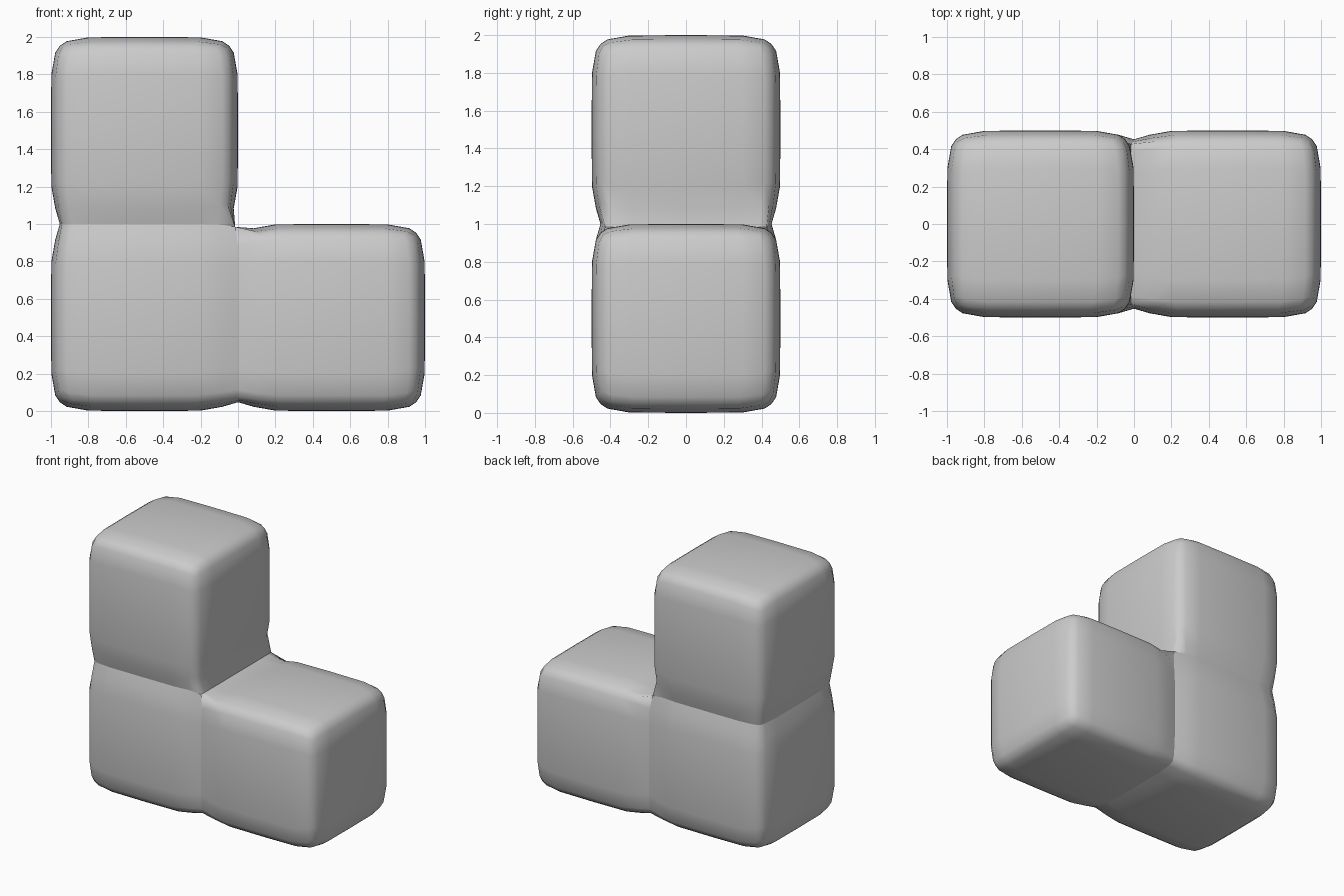
import bpy
import bmesh
from mathutils import Vector

if "Cube" in bpy.data.objects:
    bpy.data.objects.remove(bpy.data.objects["Cube"])

GREY = (0.6, 0.6, 0.6, 1)
grey = bpy.data.materials.new("plain_grey")
grey.use_nodes = True
grey.diffuse_color = GREY
grey.node_tree.nodes["Principled BSDF"].inputs["Base Color"].default_value = GREY

ROWS = [0, 0.3, 0.437, 0.5]   # grid rows from the middle of a face to its edge
POWER = 7                     # squareness of the pillow shape


def spread(t):
    return ROWS[round(abs(t) * 6)] * (1 if t > 0 else -1)


def pillow_block(name, centre, joins):
    """Puffed cube; joins lists (axis, sign) of the sides fused to a neighbour."""
    centre = Vector(centre)
    bm = bmesh.new()
    bmesh.ops.create_cube(bm, size=1)
    bmesh.ops.subdivide_edges(bm, edges=bm.edges[:], cuts=5, use_grid_fill=True)

    # Open the fused sides
    hidden = [f for f in bm.faces
              if any(f.calc_center_median()[a] * s > 0.49 for a, s in joins)]
    bmesh.ops.delete(bm, geom=hidden, context="FACES")

    for v in bm.verts:
        raw = v.co.copy()
        p = Vector([spread(t) for t in raw])
        p *= 0.5 / sum(abs(t) ** POWER for t in p) ** (1 / POWER)
        # Fused rims lie on the shared plane
        for axis, sign in joins:
            if raw[axis] * sign > 0.49:
                p[axis] = 0.5 * sign
        p += centre
        # Inner corner line shared by all three blocks
        world = raw + centre
        if abs(world.x) < 0.01 and abs(world.z - 1) < 0.01:
            p.x, p.z = -0.015, 0.985
        v.co = p

    for f in bm.faces:
        f.smooth = True
    mesh = bpy.data.meshes.new(name)
    bm.to_mesh(mesh)
    bm.free()
    mesh.materials.append(grey)
    obj = bpy.data.objects.new(name, mesh)
    bpy.context.collection.objects.link(obj)


X, Z = 0, 2
pillow_block("corner_block", (-0.5, 0, 0.5), [(X, 1), (Z, 1)])
pillow_block("upper_block", (-0.5, 0, 1.5), [(Z, -1)])
pillow_block("side_block", (0.5, 0, 0.5), [(X, -1)])
